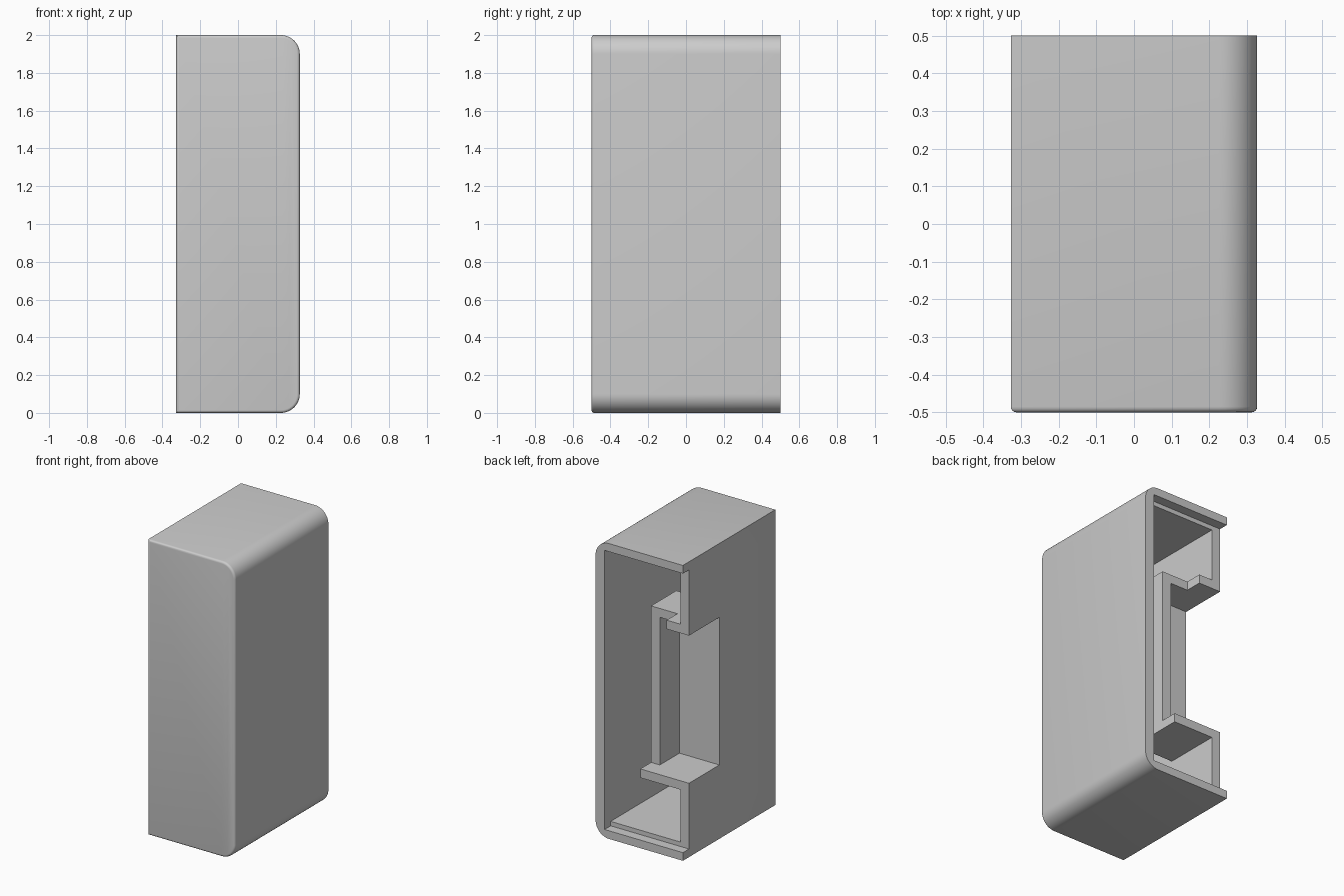
import bpy, bmesh, math
from mathutils import Vector

cube = bpy.data.objects.get("Cube")
if cube:
    bpy.data.objects.remove(cube, do_unlink=True)

# Plain grey for the whole model
grey = bpy.data.materials.new("light_grey")
grey.use_nodes = True
colour = (0.6, 0.6, 0.6, 1)
grey.diffuse_color = colour
grey.node_tree.nodes["Principled BSDF"].inputs["Base Color"].default_value = colour

HALF_X, HALF_Y, TOP = 0.327, 0.5, 2.0
RADIUS, FRONT_ROUND = 0.1, 0.015
INNER_RIGHT, INNER_LEFT = 0.26, -0.262
LIP_Y, LIP, FLOOR = 0.435, 0.055, 0.085
POCKET_Y, POCKET_X = 0.11, 0.038
NOTCH_LOW, NOTCH_HIGH, PLATE = 0.5, 1.5, 0.06


def add_object(name, bm):
    bmesh.ops.recalc_face_normals(bm, faces=bm.faces)
    mesh = bpy.data.meshes.new(name)
    bm.to_mesh(mesh)
    bm.free()
    mesh.materials.append(grey)
    obj = bpy.data.objects.new(name, mesh)
    bpy.context.collection.objects.link(obj)
    return obj


def box(name, low, high):
    bm = bmesh.new()
    bmesh.ops.create_cube(bm, size=1)
    low, high = Vector(low), Vector(high)
    for v in bm.verts:
        v.co = (low + high) / 2 + v.co * (high - low)
    return add_object(name, bm)


def prism(name, points, axis, depth):
    """Extrude a flat outline by a vector."""
    bm = bmesh.new()
    face = bm.faces.new([bm.verts.new(p) for p in points])
    grown = bmesh.ops.extrude_face_region(bm, geom=[face])
    moved = [g for g in grown["geom"] if isinstance(g, bmesh.types.BMVert)]
    bmesh.ops.translate(bm, verts=moved, vec=Vector(axis) * depth)
    return add_object(name, bm)


# Outer casing: outline with two rounded corners, extruded front to back
outline = [(-HALF_X, -HALF_Y, TOP), (-HALF_X, -HALF_Y, 0)]
for centre_z, start in ((RADIUS, -90), (TOP - RADIUS, 0)):
    for i in range(13):
        a = math.radians(start + i * 7.5)
        outline.append((HALF_X - RADIUS + RADIUS * math.cos(a), -HALF_Y,
                        centre_z + RADIUS * math.sin(a)))
casing = prism("casing", outline, (0, 1, 0), 2 * HALF_Y)

# Soften the front rim
bm = bmesh.new()
bm.from_mesh(casing.data)
rim = [e for e in bm.edges if all(v.co.y < -HALF_Y + 0.001 for v in e.verts)]
bmesh.ops.bevel(bm, geom=rim, offset=FRONT_ROUND, segments=4, profile=0.5,
                affect='EDGES', clamp_overlap=True)
bm.to_mesh(casing.data)
bm.free()

# Hollow the casing: main cavity, stepped back lip, side notch
cutters = [
    box("cavity_cutter", (INNER_LEFT, -HALF_Y + PLATE, FLOOR),
        (INNER_RIGHT, 0.6, TOP - FLOOR)),
    box("lip_cutter", (-0.5, LIP_Y, LIP), (INNER_RIGHT, 0.7, TOP - LIP)),
    box("notch_cutter", (-0.6, POCKET_Y, NOTCH_LOW), (-0.2, 0.65, NOTCH_HIGH)),
]
for cutter in cutters:
    mod = casing.modifiers.new(cutter.name, 'BOOLEAN')
    mod.operation = 'DIFFERENCE'
    mod.solver = 'EXACT'
    mod.object = cutter
bpy.context.view_layer.update()
evaluated = casing.evaluated_get(bpy.context.evaluated_depsgraph_get())
hollow = bpy.data.meshes.new_from_object(evaluated)
casing.modifiers.clear()
casing.data = hollow
for cutter in cutters:
    bpy.data.objects.remove(cutter, do_unlink=True)

# Recessed pocket behind the notch
POST_Y, POST_X, CUT_X = 0.32, -0.028, -0.16
FRONT_Y = POCKET_Y - PLATE
box("pocket_bottom", (INNER_LEFT, FRONT_Y, NOTCH_LOW - PLATE),
    (POCKET_X, LIP_Y, NOTCH_LOW))
top_outline = [(INNER_LEFT, FRONT_Y), (POCKET_X, FRONT_Y), (POCKET_X, POST_Y),
               (CUT_X, POST_Y), (CUT_X, LIP_Y), (INNER_LEFT, LIP_Y)]
prism("pocket_top", [(x, y, NOTCH_HIGH) for x, y in top_outline], (0, 0, 1), PLATE)
box("pocket_front", (INNER_LEFT, FRONT_Y, NOTCH_LOW), (POCKET_X, POCKET_Y, NOTCH_HIGH))
box("pocket_side", (POST_X, POCKET_Y, NOTCH_LOW), (POCKET_X, POST_Y, NOTCH_HIGH))

# Smooth the rounded corners, keep the rest sharp
bpy.ops.object.select_all(action='DESELECT')
casing.select_set(True)
bpy.context.view_layer.objects.active = casing
bpy.ops.object.shade_smooth_by_angle(angle=math.radians(30))
